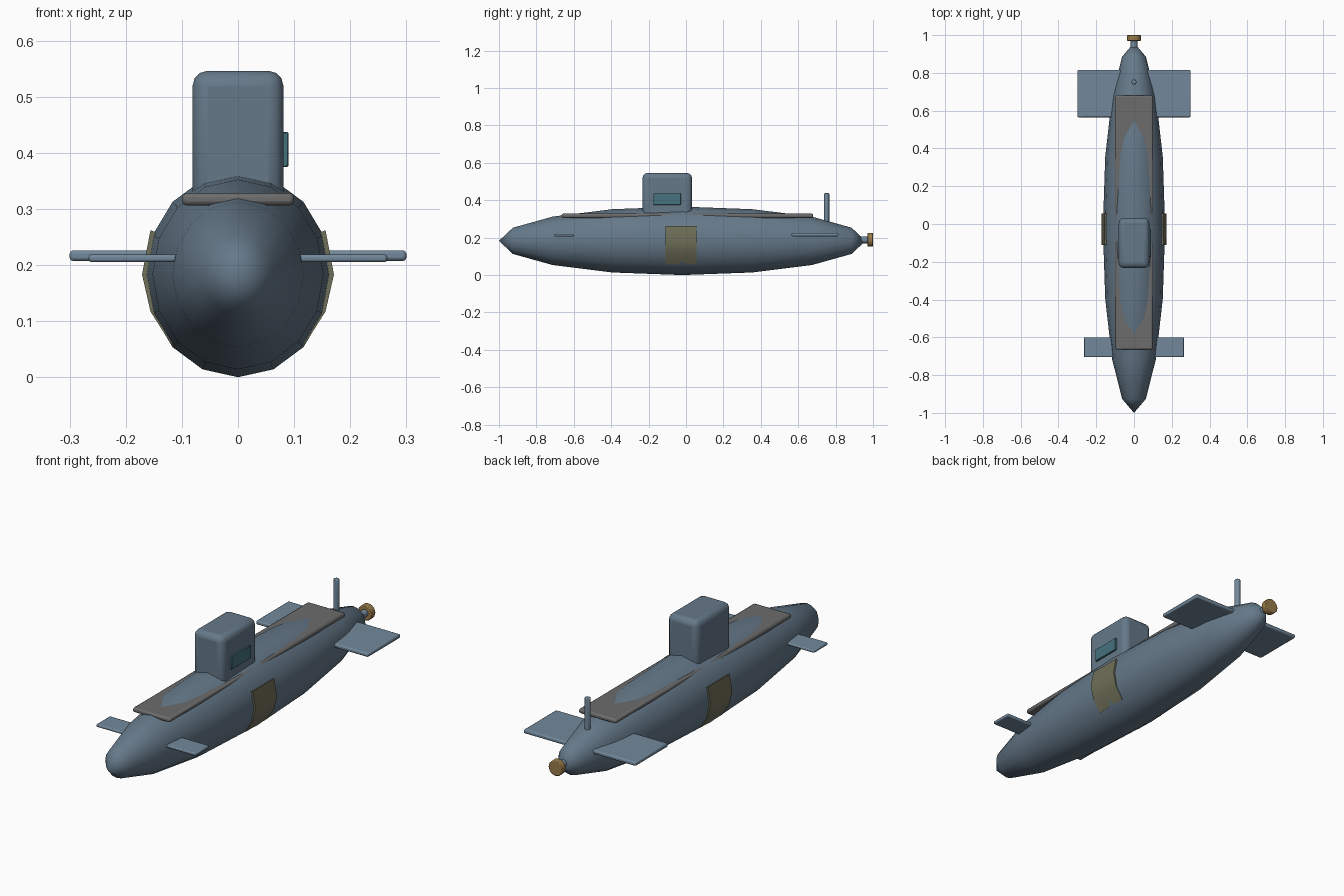
import bpy, bmesh, math
from mathutils import Matrix

if "Cube" in bpy.data.objects:
    bpy.data.objects.remove(bpy.data.objects["Cube"])


def mat(name, rgb):
    m = bpy.data.materials.new(name)
    m.diffuse_color = (*rgb, 1)
    m.use_nodes = True
    m.node_tree.nodes["Principled BSDF"].inputs["Base Color"].default_value = m.diffuse_color
    return m


HULL = mat("hull_paint", (0.13, 0.19, 0.25))
FIN = mat("fin_paint", (0.17, 0.25, 0.33))
DECK = mat("deck_grey", (0.15, 0.15, 0.15))
OLIVE = mat("olive_panel", (0.16, 0.16, 0.10))
GLASS = mat("window_teal", (0.06, 0.17, 0.21))
BRASS = mat("brass", (0.32, 0.20, 0.07))


def finish(bm, name, material, bevel=0, segments=2, angle=30):
    bmesh.ops.recalc_face_normals(bm, faces=bm.faces)
    me = bpy.data.meshes.new(name)
    bm.to_mesh(me)
    bm.free()
    ob = bpy.data.objects.new(name, me)
    bpy.context.collection.objects.link(ob)
    me.materials.append(material)
    if bevel:
        b = ob.modifiers.new("bevel", 'BEVEL')
        b.width, b.segments = bevel, segments
    bpy.ops.object.select_all(action='DESELECT')
    bpy.context.view_layer.objects.active = ob
    ob.select_set(True)
    bpy.ops.object.shade_smooth_by_angle(angle=math.radians(angle))
    return ob


def box(name, x, y, z, material, bevel=0, segments=2):
    bm = bmesh.new()
    lo, hi = zip(x, y, z)
    size = [b - a for a, b in zip(lo, hi)]
    mid = [(a + b) / 2 for a, b in zip(lo, hi)]
    bmesh.ops.create_cube(bm, size=1, matrix=Matrix.Translation(mid) @ Matrix.Diagonal((*size, 1)))
    return finish(bm, name, material, bevel, segments)


def cylinder(name, r, length, centre, material, along_y, sides, bevel=0):
    bm = bmesh.new()
    rot = Matrix.Rotation(math.pi / 2, 4, 'X') if along_y else Matrix.Identity(4)
    bmesh.ops.create_cone(bm, cap_ends=True, segments=sides, radius1=r, radius2=r,
                          depth=length, matrix=Matrix.Translation(centre) @ rot)
    return finish(bm, name, material, bevel, angle=46)


# Hull: coarse smooth ellipsoid along y
bm = bmesh.new()
bmesh.ops.create_uvsphere(bm, u_segments=16, v_segments=8, radius=1,
                          matrix=Matrix.Translation((0, -0.02, 0.183))
                          @ Matrix.Diagonal((0.165, 0.98, 0.183, 1))
                          @ Matrix.Rotation(math.pi / 2, 4, 'X'))
finish(bm, "hull", HULL, angle=60)

# Deck, conning tower and its single window
box("deck", (-0.1, 0.1), (-0.665, 0.68), (0.306, 0.328), DECK, 0.008)
box("conning_tower", (-0.081, 0.081), (-0.233, 0.032), (0.29, 0.546), HULL, 0.027, 3)
box("tower_window", (0.075, 0.09), (-0.175, -0.028), (0.375, 0.437), GLASS, 0.002, 1)

# Mirrored dive planes and curved flank panels
arc = [(0.118, 0.057), (0.156, 0.117), (0.171, 0.183), (0.156, 0.262),
       (0.146, 0.258), (0.155, 0.183), (0.145, 0.12), (0.11, 0.062)]
for side, s in (("left", -1), ("right", 1)):
    box(side + "_bow_plane", sorted((s * 0.08, s * 0.266)), (-0.705, -0.6),
        (0.205, 0.219), FIN, 0.005)
    box(side + "_stern_plane", sorted((s * 0.04, s * 0.3)), (0.565, 0.815),
        (0.207, 0.226), FIN, 0.006)
    bm = bmesh.new()
    face = bm.faces.new([bm.verts.new((s * x, -0.11, z)) for x, z in arc])
    ext = bmesh.ops.extrude_face_region(bm, geom=[face], use_keep_orig=True)
    bmesh.ops.translate(bm, vec=(0, 0.165, 0),
                        verts=[v for v in ext["geom"] if isinstance(v, bmesh.types.BMVert)])
    finish(bm, side + "_flank_panel", OLIVE)

# Stern mast, propeller shaft and hub
cylinder("stern_mast", 0.014, 0.195, (0, 0.752, 0.34), FIN, False, 12, 0.004)
cylinder("propeller_shaft", 0.018, 0.08, (0, 0.94, 0.188), FIN, True, 12)
cylinder("propeller_hub", 0.037, 0.03, (0, 0.985, 0.188), BRASS, True, 12, 0.003)
